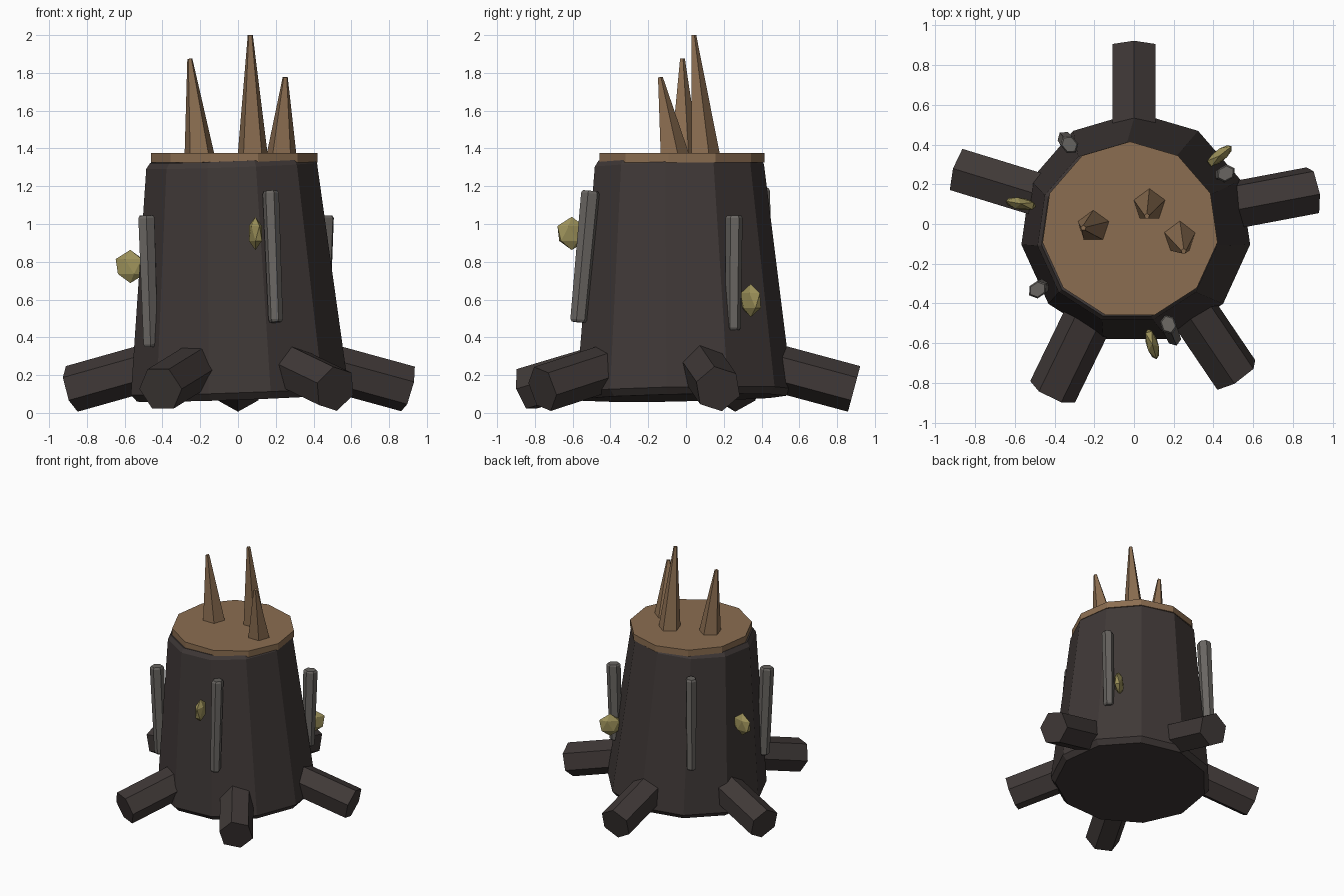
import bpy, bmesh, math
from mathutils import Vector, Matrix

if "Cube" in bpy.data.objects:
    bpy.data.objects.remove(bpy.data.objects["Cube"])


def material(name, rgb):
    m = bpy.data.materials.new(name)
    m.diffuse_color = (*rgb, 1)
    m.use_nodes = True
    m.node_tree.nodes["Principled BSDF"].inputs["Base Color"].default_value = m.diffuse_color
    return m


BARK = material("dark_bark", (0.050, 0.040, 0.038))
WOOD = material("cut_wood", (0.26, 0.155, 0.082))
STRIP = material("grey_bark", (0.14, 0.13, 0.12))
FUNGUS = material("olive_fungus", (0.33, 0.28, 0.10))


def finish(bm, name, mat):
    bmesh.ops.recalc_face_normals(bm, faces=bm.faces)
    me = bpy.data.meshes.new(name)
    bm.to_mesh(me)
    bm.free()
    me.materials.append(mat)
    ob = bpy.data.objects.new(name, me)
    bpy.context.collection.objects.link(ob)
    return ob


def tube(name, mat, start, end, profile, sides, ref, roll=0, flat=1.0):
    """Solid prism from start to end; profile holds (distance along, radius).
    The first corner points towards ref, turned by roll degrees."""
    start, end = Vector(start), Vector(end)
    axis = (end - start).normalized()
    length = (end - start).length
    ref = Vector(ref)
    u = (ref - axis * ref.dot(axis)).normalized()
    v = axis.cross(u)
    bm = bmesh.new()
    rings = []
    for t, r in profile:
        ring = []
        for i in range(sides):
            a = 2 * math.pi * i / sides + math.radians(roll)
            ring.append(bm.verts.new(start + axis * t * length
                                     + u * r * math.cos(a) + v * r * flat * math.sin(a)))
        rings.append(ring)
    for a, b in zip(rings, rings[1:]):
        for i in range(sides):
            j = (i + 1) % sides
            bm.faces.new((a[i], a[j], b[j], b[i]))
    bm.faces.new(rings[0][::-1])
    bm.faces.new(rings[-1])
    return finish(bm, name, mat)


# Leaning trunk with chamfered rims
tube("trunk", BARK, (0.01, -0.02, 0.08), (-0.035, -0.045, 1.34),
     [(0, 0.55), (0.03, 0.582), (0.975, 0.457), (1, 0.435)], 11, (0, 1, 0))

# Sawn top
tube("cut_top", WOOD, (-0.02, -0.03, 1.325), (-0.02, -0.03, 1.375),
     [(0, 0.445), (1, 0.445)], 11, (0, 1, 0))

# Roots: outer end x, y and roll
roots = [(0.0, 0.89, 0), (-0.88, 0.27, 0), (-0.41, -0.845, 30),
         (0.515, -0.76, 15), (0.90, 0.17, 12)]
for i, (x, y, roll) in enumerate(roots):
    end = Vector((x, y, 0.127))
    out = Vector((x, y, 0)).normalized()
    start = end - out * 0.52 + Vector((0, 0, 0.14))
    tube(f"root_{i + 1}", BARK, start, end, [(0, 0.125), (1, 0.125)], 6, (0, 0, 1), roll)

# Splintered spikes: base x, y and tip
spikes = [((0.078, 0.097), (0.065, 0.04, 2.0)),
          ((-0.203, -0.012), (-0.255, -0.02, 1.875)),
          ((0.23, -0.065), (0.25, -0.137, 1.777))]
for i, ((x, y), tip) in enumerate(spikes):
    tube(f"splinter_{i + 1}", WOOD, (x, y, 1.35), tip,
         [(0, 0.085), (1, 0.014)], 5, (0, 1, 0))

# Raised bark strips: top and bottom points
strips = [((0.173, -0.505, 1.175), (0.20, -0.57, 0.48)),
          ((-0.485, -0.33, 1.045), (-0.462, -0.315, 0.35)),
          ((0.462, 0.255, 1.045), (0.445, 0.25, 0.44)),
          ((-0.325, 0.40, 1.19), (-0.345, 0.425, 0.48))]
for i, (top, bottom) in enumerate(strips):
    tube(f"bark_strip_{i + 1}", STRIP, bottom, top,
         [(0, 0.037), (0.02, 0.046), (0.98, 0.052), (1, 0.043)], 6,
         (top[0], top[1], 0), 0, 0.82)

# Flattened bracket fungi
fungi = [(0.092, -0.605, 0.95), (-0.57, 0.102, 0.775), (0.43, 0.343, 0.595)]
turns = [-74, 170, 38]
for i, (pos, turn) in enumerate(zip(fungi, turns)):
    bm = bmesh.new()
    bmesh.ops.create_icosphere(bm, subdivisions=1, radius=1,
                               matrix=Matrix.Translation(pos)
                               @ Matrix.Rotation(math.radians(turn), 4, 'Z')
                               @ Matrix.Diagonal((0.088, 0.034, 0.088, 1)))
    finish(bm, f"fungus_{i + 1}", FUNGUS)
